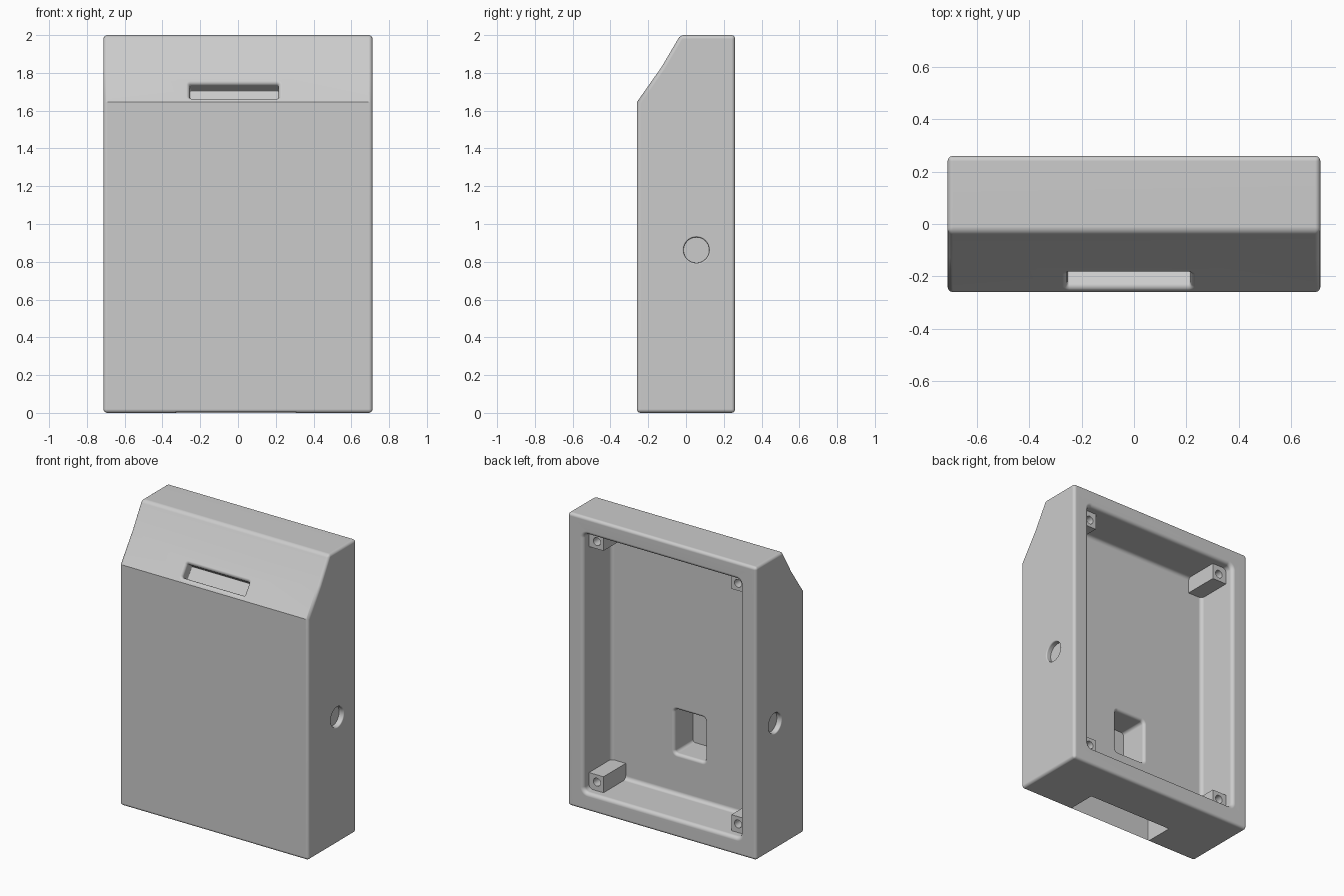
import bpy, bmesh
from math import sin, cos, pi, radians
from mathutils import Vector

if "Cube" in bpy.data.objects:
    bpy.data.objects.remove(bpy.data.objects["Cube"])

grey = bpy.data.materials.new("light_grey_plastic")
grey.use_nodes = True
COLOUR = (0.6, 0.6, 0.6, 1)
grey.diffuse_color = COLOUR
grey.node_tree.nodes["Principled BSDF"].inputs["Base Color"].default_value = COLOUR


def finish(name, bm):
    """Turn a bmesh into an object with the shared material."""
    bmesh.ops.recalc_face_normals(bm, faces=bm.faces)
    mesh = bpy.data.meshes.new(name)
    bm.to_mesh(mesh)
    bm.free()
    mesh.materials.append(grey)
    obj = bpy.data.objects.new(name, mesh)
    bpy.context.collection.objects.link(obj)
    return obj


def apply(obj, kind, **settings):
    mod = obj.modifiers.new(kind.title(), kind)
    for key, value in settings.items():
        setattr(mod, key, value)
    bpy.context.view_layer.objects.active = obj
    bpy.ops.object.modifier_apply(modifier=mod.name)


def pocket(name, centre, into, across, hw, hh, r, depth, lip=0.0, floor=0.0, seg=4):
    """Rounded-rectangle cutter with a rounded mouth and a rounded floor."""
    d, u = Vector(into).normalized(), Vector(across)
    v = d.cross(u)
    steps = [i / seg * pi / 2 for i in range(seg + 1)]
    rings = [(-0.05, lip)]
    rings += [(lip * (1 - cos(t)), lip * (1 - sin(t))) for t in steps] if lip else []
    rings += [(depth - floor * (1 - sin(t)), -floor * (1 - cos(t))) for t in steps] if floor else [(depth, 0)]
    bm = bmesh.new()
    loops = []
    for dep, grow in rings:
        rad, loop = max(r + grow, 0.004), []
        for q, (sx, sy) in enumerate([(1, 1), (-1, 1), (-1, -1), (1, -1)]):
            for k in range(9):
                a = (q + k / 8) * pi / 2
                # slight nudge avoids coincident points on full circles
                x = sx * (hw + grow - rad) + rad * cos(a)
                y = sy * (hh + grow - rad) + rad * sin(a)
                loop.append(bm.verts.new(Vector(centre) + u * x + v * y + d * dep))
        loops.append(loop)
    n = len(loops[0])
    for a, b in zip(loops, loops[1:]):
        for i in range(n):
            j = (i + 1) % n
            bm.faces.new((a[i], a[j], b[j], b[i]))
    bm.faces.new(loops[0])
    bm.faces.new(loops[-1])
    bmesh.ops.remove_doubles(bm, verts=bm.verts, dist=1e-5)
    return finish(name, bm)


def cut(obj, cutter):
    apply(obj, "BOOLEAN", operation="DIFFERENCE", solver="EXACT", object=cutter)
    bpy.data.objects.remove(cutter)


def smooth(obj):
    bpy.ops.object.select_all(action="DESELECT")
    obj.select_set(True)
    bpy.context.view_layer.objects.active = obj
    bpy.ops.object.shade_smooth_by_angle(angle=radians(30))
    apply(obj, "WEIGHTED_NORMAL", keep_sharp=True)


X = (1, 0, 0)
BACK = (0, -1, 0)

# Housing: side profile extruded across the width, edges rounded
profile = [(-0.26, 0), (0.26, 0), (0.26, 2), (-0.03, 2), (-0.13, 1.83), (-0.26, 1.645)]
bm = bmesh.new()
side = bm.faces.new([bm.verts.new((-0.712, y, z)) for y, z in profile])
ext = bmesh.ops.extrude_face_region(bm, geom=[side])
bmesh.ops.translate(bm, vec=(1.424, 0, 0), verts=[g for g in ext["geom"] if isinstance(g, bmesh.types.BMVert)])
housing = finish("housing", bm)
apply(housing, "BEVEL", width=0.02, segments=4, limit_method="ANGLE", angle_limit=radians(45))

# Main cavity open to the back, and the deeper well in its floor
cut(housing, pocket("cavity_cutter", (0, 0.26, 1.003), BACK, X, 0.592, 0.88, 0.03, 0.30, 0.025, 0.025))
cut(housing, pocket("well_cutter", (0, -0.04, 0.55), BACK, X, 0.115, 0.15, 0.02, 0.2, 0.02))

# Slot in the underside
cut(housing, pocket("underside_cutter", (-0.01, -0.152, 0), (0, 0, 1), X, 0.32, 0.102, 0.004, 0.3))

# Display window sunk square to the sloped face
cut(housing, pocket("display_cutter", (-0.02, -0.216, 1.708), (0, 0.185, -0.13), X,
                    0.235, 0.045, 0.008, 0.075, 0.02, 0.006))

# Shallow round dimple on each side
for s in (-1, 1):
    cut(housing, pocket("dimple_cutter", (s * 0.712, 0.055, 0.862), (-s, 0, 0), (0, 1, 0),
                        0.068, 0.068, 0.068, 0.035, 0.008))
smooth(housing)

# Screw posts in the four cavity corners, each with a blind hole
for sx, side_name in ((1, "left"), (-1, "right")):
    for sz, level in ((1, "upper"), (-1, "lower")):
        bm = bmesh.new()
        bmesh.ops.create_cube(bm, size=1)
        bmesh.ops.scale(bm, vec=(0.12, 0.26, 0.12), verts=bm.verts)
        centre = Vector((sx * 0.543, 0.07, 1.003 + sz * 0.831))
        bmesh.ops.translate(bm, vec=centre, verts=bm.verts)
        post = finish(f"{level}_{side_name}_screw_post", bm)
        mouth = centre + Vector((-sx * 0.01, 0.13, -sz * 0.01))
        cut(post, pocket("screw_hole_cutter", mouth, BACK, X, 0.027, 0.027, 0.027, 0.15))
        smooth(post)
